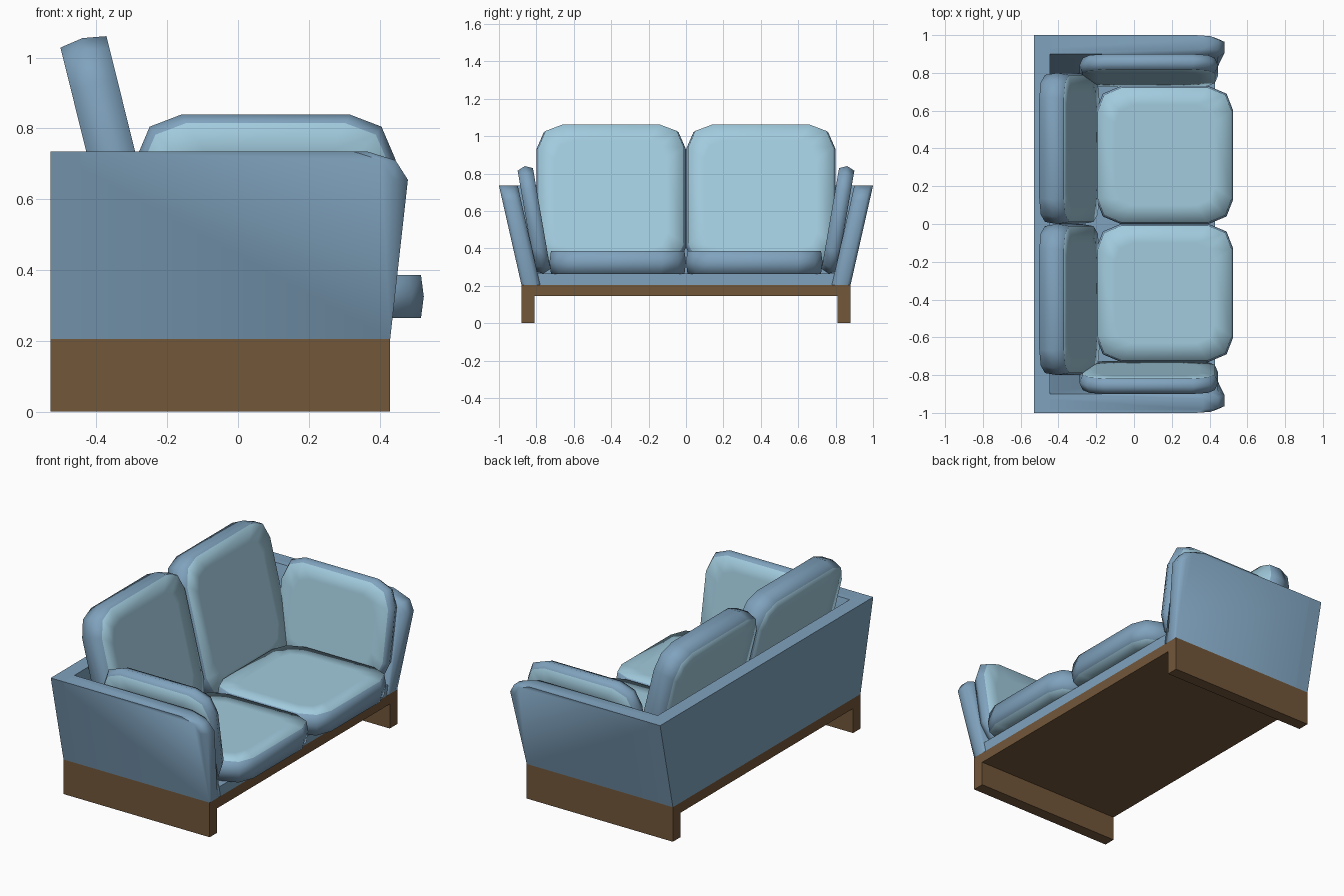
import bpy, bmesh, math
from mathutils import Vector

if "Cube" in bpy.data.objects:
    bpy.data.objects.remove(bpy.data.objects["Cube"])


def material(name, rgb):
    m = bpy.data.materials.new(name)
    m.diffuse_color = (*rgb, 1)
    m.use_nodes = True
    m.node_tree.nodes["Principled BSDF"].inputs["Base Color"].default_value = m.diffuse_color
    return m


BLUE = material("mid blue fabric", (0.215, 0.365, 0.515))
LIGHT = material("light blue fabric", (0.36, 0.60, 0.73))
WOOD = material("brown wood", (0.17, 0.095, 0.042))


def loft(name, rings, mats, light_rings=(), smooth=None):
    """Join equal-length rings into a closed solid; listed bands get material 1."""
    bm = bmesh.new()
    loops = [[bm.verts.new(p) for p in ring] for ring in rings]
    n = len(loops[0])
    for k in range(len(loops) - 1):
        for i in range(n):
            j = (i + 1) % n
            f = bm.faces.new((loops[k][i], loops[k][j], loops[k + 1][j], loops[k + 1][i]))
            f.material_index = 1 if k in light_rings else 0
    for loop in (loops[0], loops[-1]):
        bm.faces.new(loop).material_index = 1 if light_rings else 0
    bmesh.ops.recalc_face_normals(bm, faces=bm.faces)
    me = bpy.data.meshes.new(name)
    bm.to_mesh(me)
    bm.free()
    for m in mats:
        me.materials.append(m)
    ob = bpy.data.objects.new(name, me)
    bpy.context.collection.objects.link(ob)
    if smooth:
        bpy.ops.object.select_all(action='DESELECT')
        ob.select_set(True)
        bpy.context.view_layer.objects.active = ob
        bpy.ops.object.shade_smooth_by_angle(angle=math.radians(smooth))
    return ob


def block(name, x, y0, y1, z, mat):
    """Box whose y range may differ between bottom (y0) and top (y1)."""
    rings = [[(x[0], yr[0], h), (x[1], yr[0], h), (x[1], yr[1], h), (x[0], yr[1], h)]
             for yr, h in ((y0, z[0]), (y1, z[1]))]
    return loft(name, rings, [mat])


def cushion(name, origin, u, v, w, h, thick, bulge):
    """Rounded-corner pad: dark bulging rim, light faces on both sides."""
    o, u, v = Vector(origin), Vector(u), Vector(v)
    t = u.cross(v)
    quarter = [(0.13, 0), (0.04, 0.035), (0, 0.13)]
    outline = []
    for sx, sy in ((1, 1), (-1, 1), (-1, -1), (1, -1)):
        pts = [(sx * (w / 2 - a), sy * (h / 2 - b)) for a, b in quarter]
        outline += pts[::-1] if sx * sy > 0 else pts
    rings = []
    for off, inset in ((-0.5, 0.1), (-0.5, bulge), (0, 0), (0.5, bulge), (0.5, 0.1)):
        ku, kv = 1 - 2 * inset / w, 1 - 2 * inset / h
        rings.append([o + u * a * ku + v * (h / 2 + b * kv) + t * off * thick
                      for a, b in outline])
    return loft(name, rings, [BLUE, LIGHT], (0, 3), 100)


# Wooden base board and full-depth side legs
X = (-0.53, 0.43)
block("base_board", X, (-0.88, 0.88), (-0.88, 0.88), (0.145, 0.205), WOOD)
for s, side in ((-1, "left"), (1, "right")):
    ys = sorted((s * 0.81, s * 0.88))
    block(side + "_leg", X, ys, ys, (0, 0.146), WOOD)

# Upholstered deck and backrest
block("seat_deck", X, (-0.88, 0.88), (-0.89, 0.89), (0.205, 0.265), BLUE)
block("backrest", (-0.53, -0.445), (-0.88, 0.88), (-1, 1), (0.205, 0.735), BLUE)

# Outward-leaning arms with a rounded front
ARM = [(-0.53, 0.205), (0.43, 0.205), (0.48, 0.655), (0.445, 0.71), (0.365, 0.735), (-0.53, 0.735)]
for s, side in ((-1, "left"), (1, "right")):
    rings = []
    for depth, cut in ((0, 0.04), (0.018, 0), (0.075, 0), (0.1, 0.035)):
        rings.append([(x - (cut if x > 0.3 and z > 0.3 else 0),
                       s * (0.88 + (z - 0.205) * 0.2264 - depth), z) for x, z in ARM])
    loft(side + "_arm", rings, [BLUE], (), 60)

# Seat, back and arm cushions
lean, tilt = math.radians(14), math.radians(9.8)
for s, side in ((-1, "left"), (1, "right")):
    cushion(side + "_seat_cushion", (-0.2, s * 0.365, 0.325), (0, 1, 0), (1, 0, 0),
            0.73, 0.725, 0.122, 0.008)
    cushion(side + "_back_cushion", (-0.246, s * 0.4, 0.279), (0, 1, 0),
            (-math.sin(lean), 0, math.cos(lean)), 0.8, 0.8, 0.134, 0.011)
    cushion(side + "_arm_cushion", (0.078, s * 0.763, 0.265), (1, 0, 0),
            (0, s * math.sin(tilt), math.cos(tilt)), 0.735, 0.583, 0.083, 0.018)
